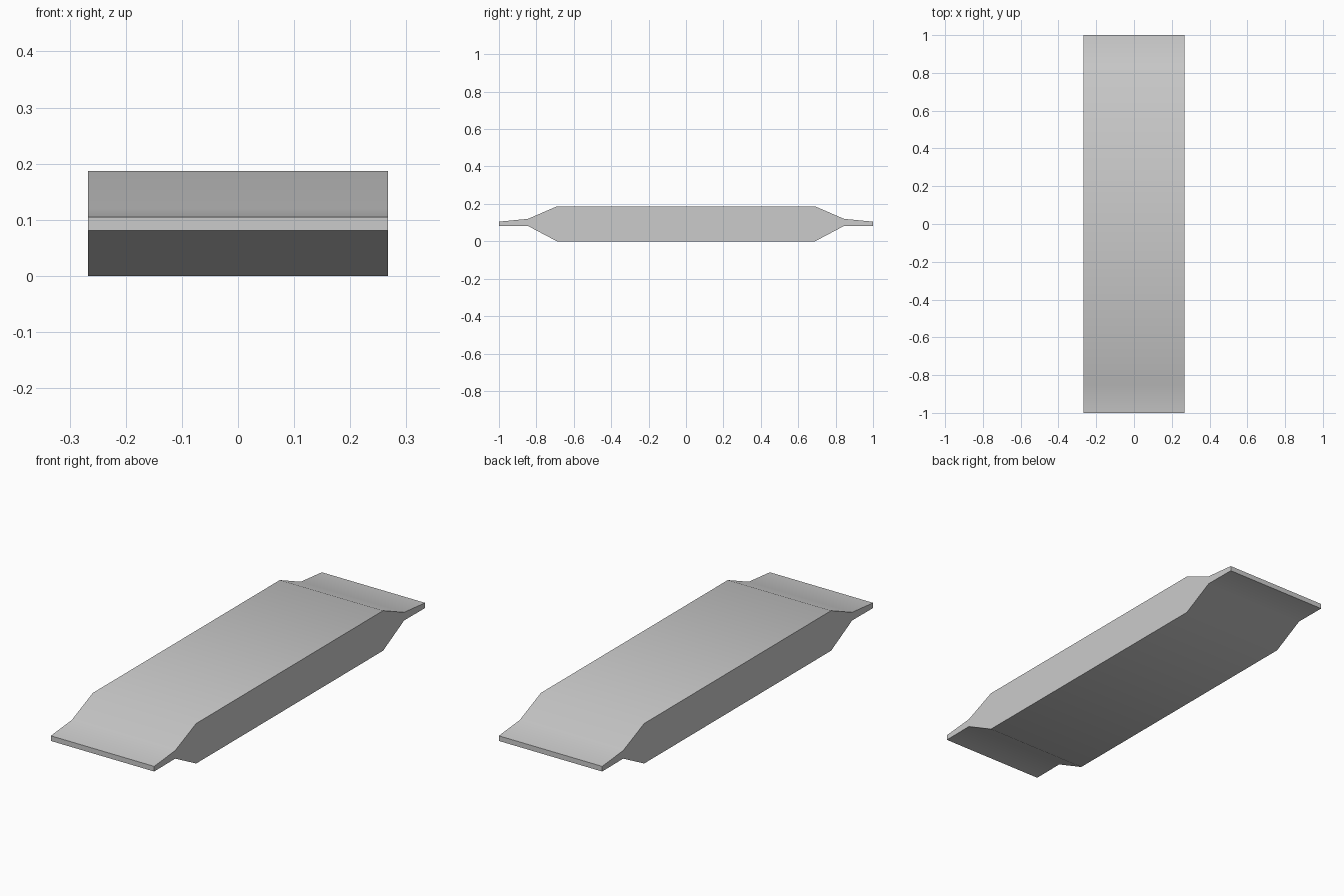
import bpy, bmesh, math

if "Cube" in bpy.data.objects:
    bpy.data.objects.remove(bpy.data.objects["Cube"])

HALF_WIDTH = 0.267

# Half of the side profile (y, z): top from centre break to tip, then back underneath
half = [(0.69, 0.187), (0.845, 0.12), (1.0, 0.105),
        (1.0, 0.081), (0.845, 0.082), (0.69, 0.0)]
profile = half + [(-y, z) for y, z in reversed(half)]

# Plank with tapered end tongues: extrude the profile across the width
bm = bmesh.new()
face = bm.faces.new([bm.verts.new((-HALF_WIDTH, y, z)) for y, z in profile])
ext = bmesh.ops.extrude_face_region(bm, geom=[face])
moved = [g for g in ext["geom"] if isinstance(g, bmesh.types.BMVert)]
bmesh.ops.translate(bm, verts=moved, vec=(2 * HALF_WIDTH, 0, 0))
bmesh.ops.recalc_face_normals(bm, faces=bm.faces)

mesh = bpy.data.meshes.new("tapered_plank")
bm.to_mesh(mesh)
bm.free()
plank = bpy.data.objects.new("tapered_plank", mesh)
bpy.context.collection.objects.link(plank)

# Soft shading over the gentle bends, sharp at the sides and tips
bpy.context.view_layer.objects.active = plank
plank.select_set(True)
bpy.ops.object.shade_smooth_by_angle(angle=math.radians(35))
